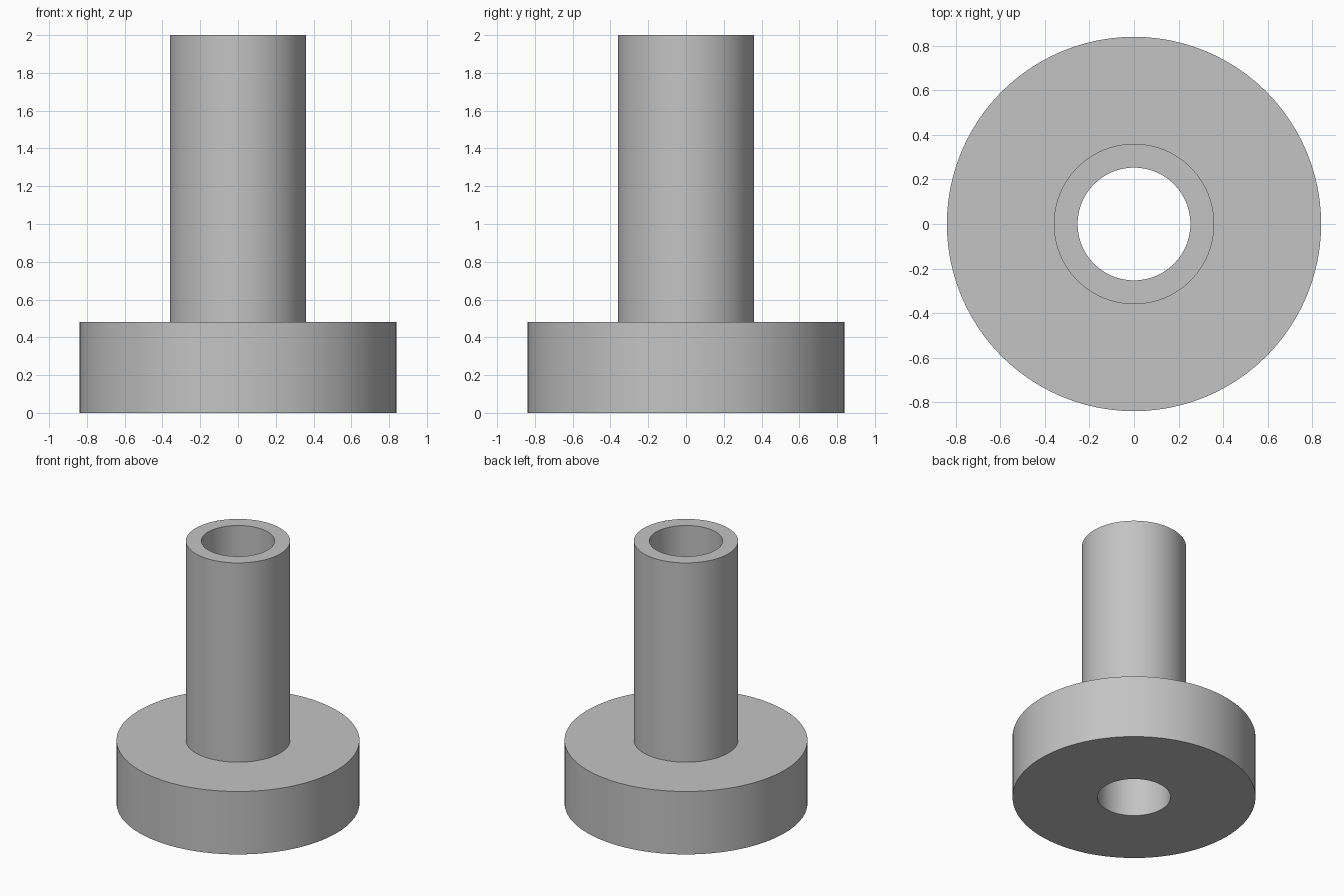
import bpy
import bmesh
from math import pi, radians

if "Cube" in bpy.data.objects:
    bpy.data.objects.remove(bpy.data.objects["Cube"], do_unlink=True)

SEGMENTS = 96
FLANGE_R, TUBE_R, BORE_R = 0.84, 0.36, 0.253
FLANGE_TOP, HEIGHT = 0.48, 2.0

# Plain grey material
grey = bpy.data.materials.new("plain grey")
grey.use_nodes = True
colour = (0.55, 0.55, 0.55, 1)
grey.diffuse_color = colour
grey.node_tree.nodes["Principled BSDF"].inputs["Base Color"].default_value = colour


def lathe(name, profile):
    """Spin a closed (radius, height) profile around the z axis."""
    bm = bmesh.new()
    verts = [bm.verts.new((r, 0, z)) for r, z in profile]
    edges = [bm.edges.new((a, b)) for a, b in zip(verts, verts[1:] + verts[:1])]
    bmesh.ops.spin(bm, geom=verts + edges, cent=(0, 0, 0), axis=(0, 0, 1),
                   angle=2 * pi, steps=SEGMENTS, use_merge=True)
    bmesh.ops.remove_doubles(bm, verts=bm.verts, dist=0.0001)
    bmesh.ops.recalc_face_normals(bm, faces=bm.faces)
    mesh = bpy.data.meshes.new(name)
    bm.to_mesh(mesh)
    bm.free()
    mesh.materials.append(grey)
    obj = bpy.data.objects.new(name, mesh)
    bpy.context.collection.objects.link(obj)
    bpy.ops.object.select_all(action="DESELECT")
    obj.select_set(True)
    bpy.context.view_layer.objects.active = obj
    bpy.ops.object.shade_smooth_by_angle(angle=radians(30))
    return obj


# Flanged sleeve: wide round base and tall tube with one through bore
lathe("flanged_sleeve", [
    (BORE_R, 0), (FLANGE_R, 0), (FLANGE_R, FLANGE_TOP),
    (TUBE_R, FLANGE_TOP), (TUBE_R, HEIGHT), (BORE_R, HEIGHT),
])
